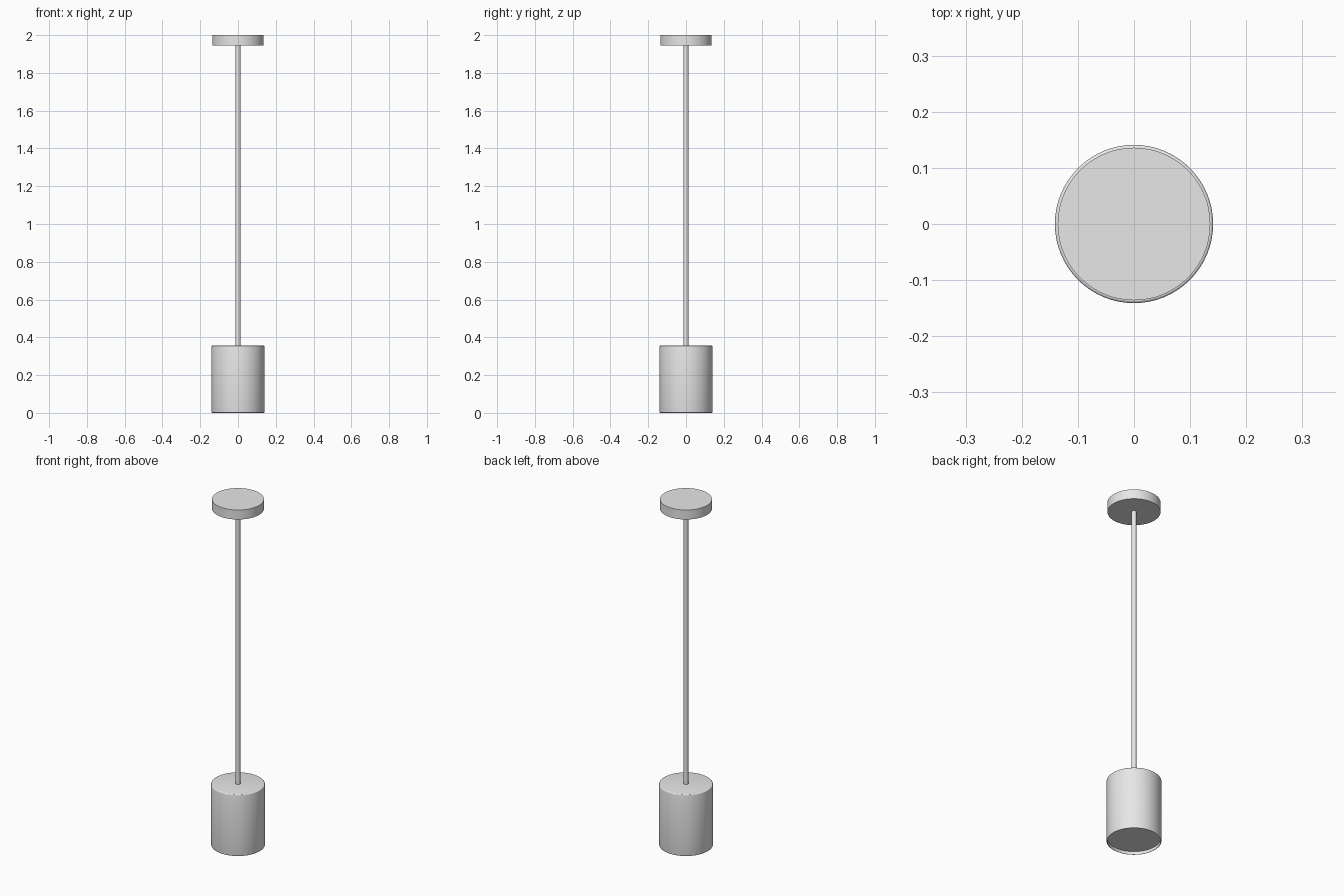
import bpy
import bmesh
import math
from mathutils import Matrix, Vector

cube = bpy.data.objects.get("Cube")
if cube:
    bpy.data.objects.remove(cube)

# One satin grey finish for the whole lamp
grey = bpy.data.materials.new("satin_grey")
grey.use_nodes = True
color = (0.8, 0.8, 0.8, 1)
grey.diffuse_color = color
grey.node_tree.nodes["Principled BSDF"].inputs["Base Color"].default_value = color


def lathe(name, profile, steps=64):
    """Spin an (r, z) profile around the z axis."""
    bm = bmesh.new()
    verts = [bm.verts.new((r, 0, z)) for r, z in profile]
    edges = [bm.edges.new(pair) for pair in zip(verts, verts[1:])]
    bmesh.ops.spin(bm, geom=verts + edges, cent=(0, 0, 0), axis=(0, 0, 1),
                   angle=math.tau, steps=steps, use_duplicate=False)
    bmesh.ops.remove_doubles(bm, verts=bm.verts, dist=1e-5)
    bmesh.ops.recalc_face_normals(bm, faces=bm.faces)
    mesh = bpy.data.meshes.new(name)
    bm.to_mesh(mesh)
    bm.free()
    mesh.materials.append(grey)
    obj = bpy.data.objects.new(name, mesh)
    bpy.context.collection.objects.link(obj)
    bpy.ops.object.select_all(action="DESELECT")
    obj.select_set(True)
    bpy.context.view_layer.objects.active = obj
    bpy.ops.object.shade_smooth_by_angle(angle=math.radians(35))
    return obj


def rounded(r, z, size, start, count=4):
    """Quarter-round corner points, centred at (r, z)."""
    angles = [math.radians(start + 90 * i / count) for i in range(count + 1)]
    return [(r + size * math.cos(a), z + size * math.sin(a)) for a in angles]


# Ceiling canopy
lathe("ceiling_canopy", [(0, 1.945), (0.136, 1.945), (0.136, 2), (0, 2)])

# Hanging rod
lathe("hanging_rod", [(0, 0.35), (0.013, 0.35), (0.013, 1.95), (0, 1.95)], 32)

# Shade with softened rims and a shallow recessed underside
edge, radius, top = 0.005, 0.141, 0.356
lathe("lamp_shade",
      [(0, 0.018), (radius - edge, 0.018), (radius - edge, 0)]
      + rounded(radius - edge, edge, edge, -90)
      + rounded(radius - edge, top - edge, edge, 0)
      + [(0, top)])
